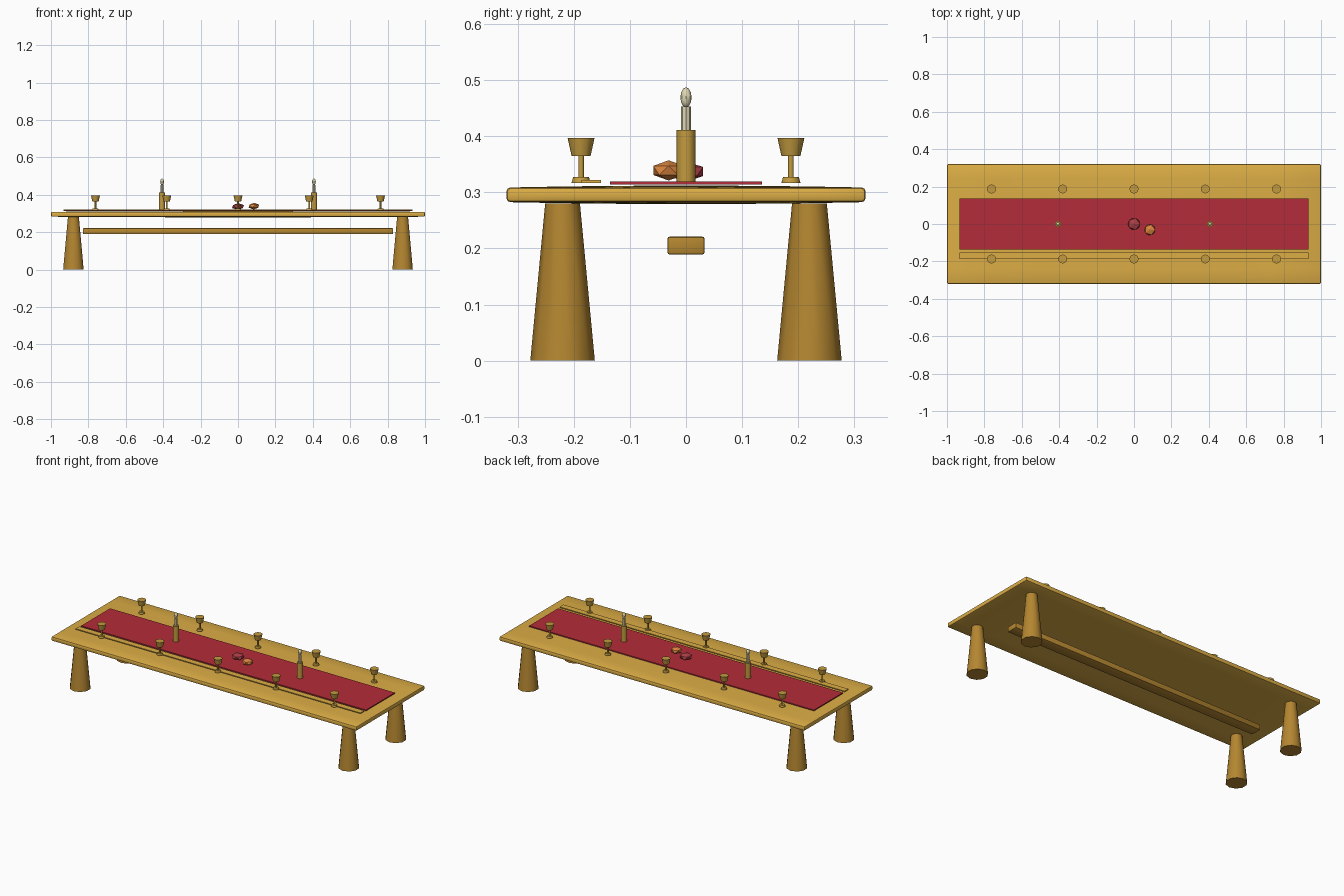
import bpy, bmesh, math

if "Cube" in bpy.data.objects:
    bpy.data.objects.remove(bpy.data.objects["Cube"])

def mat(name, rgb):
    m = bpy.data.materials.new(name)
    m.diffuse_color = (*rgb, 1)
    m.use_nodes = True
    m.node_tree.nodes["Principled BSDF"].inputs["Base Color"].default_value = m.diffuse_color
    return m

GOLD = mat("gold", (0.72, 0.42, 0.06))
BRASS = mat("brass", (0.55, 0.33, 0.05))
WOOD = mat("wood", (0.46, 0.24, 0.03))
RED = mat("red_cloth", (0.45, 0.025, 0.04))
FRUIT = mat("red_fruit", (0.42, 0.05, 0.06))
ORANGE = mat("orange_fruit", (0.72, 0.24, 0.05))
WAX = mat("wax", (0.75, 0.68, 0.45))

def finish(name, bm, m, smooth=True):
    me = bpy.data.meshes.new(name)
    bmesh.ops.recalc_face_normals(bm, faces=bm.faces)
    bm.to_mesh(me)
    bm.free()
    ob = bpy.data.objects.new(name, me)
    bpy.context.collection.objects.link(ob)
    me.materials.append(m)
    if smooth:
        bpy.ops.object.select_all(action='DESELECT')
        ob.select_set(True)
        bpy.context.view_layer.objects.active = ob
        bpy.ops.object.shade_smooth_by_angle(angle=math.radians(40))
    return ob

def slab(name, center, size, m, bevel=0.0, crown=0.0):
    """Box with rounded edges; crown swells the broad faces toward the middle."""
    bm = bmesh.new()
    bmesh.ops.create_cube(bm, size=1)
    for v in bm.verts:
        v.co = [v.co[i] * size[i] for i in range(3)]
    if bevel:
        bmesh.ops.bevel(bm, geom=bm.edges[:], offset=bevel, segments=2,
                        profile=0.5, affect='EDGES')
    if crown:
        for axis in (0, 1):
            for k in range(-3, 4):
                co, no = [0, 0, 0], [0, 0, 0]
                co[axis], no[axis] = size[axis] * k / 8, 1
                bmesh.ops.bisect_plane(bm, geom=bm.verts[:] + bm.edges[:] + bm.faces[:],
                                       plane_co=co, plane_no=no)
        for v in bm.verts:
            u, w = 2 * v.co.x / size[0], 2 * v.co.y / size[1]
            v.co.z += math.copysign(crown * (1 - u * u) * (1 - w * w), v.co.z)
    bmesh.ops.translate(bm, vec=center, verts=bm.verts)
    return finish(name, bm, m)

def turned(name, x, y, parts, m, sides):
    """Stack of capped cones: (z bottom, z top, radius bottom, radius top)."""
    bm = bmesh.new()
    for z0, z1, r0, r1 in parts:
        g = bmesh.ops.create_cone(bm, cap_ends=True, segments=sides,
                                  radius1=r0, radius2=r1, depth=z1 - z0)
        bmesh.ops.translate(bm, vec=(x, y, (z0 + z1) / 2), verts=g["verts"])
    return finish(name, bm, m)

def fruit(name, center, scale, m):
    bm = bmesh.new()
    bmesh.ops.create_icosphere(bm, subdivisions=1, radius=1)
    bmesh.ops.scale(bm, vec=scale, verts=bm.verts)
    bmesh.ops.translate(bm, vec=center, verts=bm.verts)
    return finish(name, bm, m, smooth=False)

# Table top, stretcher, cloth runner and side strip
slab("table_top", (0, 0, 0.2955), (2, 0.64, 0.026), GOLD, 0.007, 0.0035)
slab("stretcher", (0, 0, 0.205), (1.66, 0.066, 0.032), WOOD, 0.004)
slab("table_runner", (0, 0, 0.3165), (1.866, 0.27, 0.006), RED)
slab("side_strip", (0, -0.169, 0.3195), (1.866, 0.035, 0.005), GOLD)

# Legs
for sx in (-1, 1):
    for sy in (-1, 1):
        turned("leg", sx * 0.88, sy * 0.22, [(0, 0.28, 0.0575, 0.031)], WOOD, 10)

# Goblets in two rows
for i in range(-2, 3):
    for sy in (-1, 1):
        turned("goblet", i * 0.381, sy * 0.187,
               [(0.317, 0.327, 0.017, 0.014), (0.327, 0.365, 0.005, 0.005),
                (0.365, 0.397, 0.017, 0.024)], BRASS, 12)

# Candlesticks with candle and flame
for sx in (-1, 1):
    x = sx * 0.406
    turned("candle_holder", x, 0, [(0.319, 0.411, 0.017, 0.017)], BRASS, 10)
    turned("candle", x, 0, [(0.411, 0.453, 0.0085, 0.0085)], WAX, 8)
    bm = bmesh.new()
    bmesh.ops.create_uvsphere(bm, u_segments=8, v_segments=6, radius=1)
    bmesh.ops.scale(bm, vec=(0.01, 0.01, 0.018), verts=bm.verts)
    bmesh.ops.translate(bm, vec=(x, 0, 0.469), verts=bm.verts)
    finish("flame", bm, WAX)

# Fruit in the middle
fruit("red_fruit", (0, 0, 0.337), (0.036, 0.036, 0.018), FRUIT)
fruit("orange_fruit", (0.085, -0.031, 0.339), (0.032, 0.032, 0.018), ORANGE)
